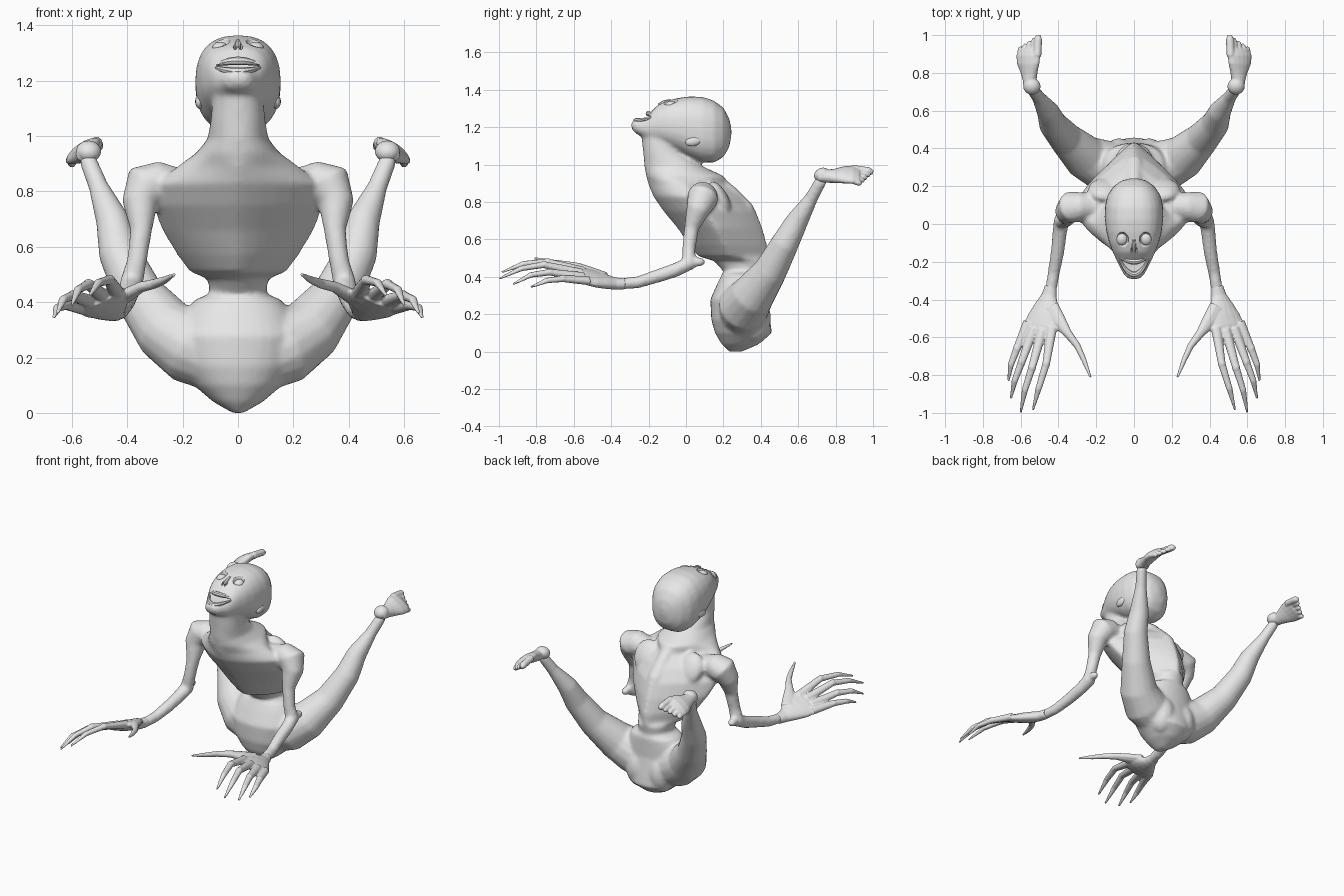
import bpy, bmesh, math
from mathutils import Vector, Matrix

if "Cube" in bpy.data.objects:
    bpy.data.objects.remove(bpy.data.objects["Cube"], do_unlink=True)

skin = bpy.data.materials.new("pale_grey_skin")
skin.use_nodes = True
skin.diffuse_color = (0.8, 0.8, 0.8, 1)
skin.node_tree.nodes["Principled BSDF"].inputs["Base Color"].default_value = (0.8, 0.8, 0.8, 1)


def loft(bm, rings):
    """Skin a closed tube over a list of point rings."""
    rows = [[bm.verts.new(p) for p in ring] for ring in rings]
    n = len(rows[0])
    for a, b in zip(rows, rows[1:]):
        for i in range(n):
            j = (i + 1) % n
            bm.faces.new((a[i], a[j], b[j], b[i]))
    bm.faces.new(rows[0])
    bm.faces.new(rows[-1][::-1])


def tube(bm, path, s=1, n=16, side=None):
    """Sweep an oval along (x, y, z, width, height) points; s mirrors in x."""
    pts = [Vector((p[0] * s, p[1], p[2])) for p in path]
    rings = []
    ref = Vector((side[0] * s, side[1], side[2])) if side else Vector((s, 0.1, 0))
    for i, p in enumerate(pts):
        t = (pts[min(i + 1, len(pts) - 1)] - pts[max(i - 1, 0)]).normalized()
        if side is None and abs(t.dot(ref.normalized())) > 0.95:
            ref = Vector((0, 1, 0))
        u = (ref - t * ref.dot(t)).normalized()
        v = t.cross(u)
        w, h = path[i][3], path[i][-1]
        ring = []
        for k in range(n):
            a = 2 * math.pi * k / n
            ring.append(p + u * math.cos(a) * w + v * math.sin(a) * h)
        rings.append(ring)
        if side is None:
            ref = u
    loft(bm, rings)


def ball(bm, centre, size, tilt=0):
    m = (Matrix.Translation(centre) @ Matrix.Rotation(tilt, 4, 'X')
         @ Matrix.Diagonal((*size, 1)))
    bmesh.ops.create_uvsphere(bm, u_segments=16, v_segments=10, radius=1, matrix=m)


def power(v, e):
    return math.copysign(abs(v) ** e, v)


def finish(name, bm, angle=40, voxel=None, passes=0):
    """Make a smooth-shaded object; a voxel size fuses overlapping pieces."""
    bmesh.ops.recalc_face_normals(bm, faces=bm.faces[:])
    me = bpy.data.meshes.new(name)
    bm.to_mesh(me)
    bm.free()
    ob = bpy.data.objects.new(name, me)
    bpy.context.scene.collection.objects.link(ob)
    me.materials.append(skin)
    bpy.ops.object.select_all(action='DESELECT')
    ob.select_set(True)
    bpy.context.view_layer.objects.active = ob
    bpy.ops.object.shade_smooth_by_angle(angle=math.radians(angle))
    if voxel:
        rm = ob.modifiers.new("blend", 'REMESH')
        rm.mode, rm.voxel_size, rm.use_smooth_shade = 'VOXEL', voxel, True
        sm = ob.modifiers.new("soften", 'SMOOTH')
        sm.factor, sm.iterations = 0.5, passes
    return ob


# Torso: neck, ribcage, waist and pelvis as (z, half width, front y, back y)
TORSO = [
    (1.2, .06, -.2, -.03), (1.15, .09, -.238, -.02), (1.06, .098, -.228, -.01),
    (.99, .11, -.222, .09), (.94, .15, -.213, .2), (.89, .22, -.2, .235),
    (.83, .3, -.175, .31), (.75, .31, -.12, .375), (.66, .275, -.045, .41),
    (.57, .22, .015, .435), (.51, .175, .065, .435), (.485, .11, .15, .43),
    (.43, .1, .2, .42), (.41, .155, .19, .43), (.37, .185, .17, .43),
    (.28, .22, .13, .43), (.17, .2, .135, .45), (.1, .16, .155, .46),
    (.04, .09, .19, .39), (0, .02, .23, .3)]
body = bmesh.new()
rings = []
for z, hw, yf, yb in TORSO:
    chest = .5 < z < .93
    yc = yf + (yb - yf) * (.46 if chest else .5)
    ring = []
    for k in range(32):
        a = 2 * math.pi * k / 32
        c, q = math.cos(a), math.sin(a)
        e = (1.7 if q > 0 else 1.4) if chest else .95
        reach = yb - yc if q > 0 else yc - yf
        ring.append((hw * power(c, e), yc + reach * power(q, e), z))
    rings.append(ring)
loft(body, rings)

ARM = [(.1, .08, .83, .05), (.22, .09, .82, .068), (.29, .09, .83, .08), (.33, .09, .825, .085),
       (.355, .065, .76, .065), (.35, .03, .66, .04), (.365, .015, .55, .036),
       (.385, .015, .47, .042), (.395, -.06, .435, .038), (.405, -.15, .405, .036),
       (.425, -.26, .37, .032), (.445, -.38, .36, .03)]
LEG = [(.08, .3, .205, .13), (.17, .31, .24, .137), (.26, .355, .3, .118),
       (.36, .45, .43, .09), (.43, .53, .58, .075), (.455, .595, .7, .06),
       (.505, .67, .82, .036), (.545, .725, .92, .032)]
SPINE = [(0, .15, .92, .04), (0, .235, .845, .045), (0, .315, .76, .05),
         (0, .345, .67, .05), (0, .38, .55, .05), (0, .37, .43, .05)]
tube(body, SPINE)
for s in (1, -1):
    tube(body, ARM, s)
    tube(body, LEG, s)
    ball(body, (.39 * s, .065, .48), (.028, .04, .025))        # elbow point
    ball(body, (.16 * s, .18, .82), (.085, .045, .1), .5)      # shoulder blade
    ball(body, (.08 * s, .36, .18), (.085, .095, .13))         # buttock

# Head: sections from chin to back of skull as (y, half width, low z, high z)
HEAD = [(-.292, .025, 1.195, 1.23), (-.274, .05, 1.17, 1.238), (-.22, .08, 1.14, 1.252),
        (-.195, .092, 1.13, 1.275), (-.15, .112, 1.11, 1.32), (-.1, .132, 1.09, 1.342),
        (-.04, .147, 1.065, 1.357), (.02, .154, 1.035, 1.365), (.09, .155, 1.012, 1.362),
        (.15, .142, 1.01, 1.342), (.2, .108, 1.04, 1.305), (.23, .065, 1.09, 1.25),
        (.242, .02, 1.15, 1.2)]
loft(body, [[(hw * power(math.cos(a), .8), y, (lo + hi) / 2 + (hi - lo) / 2 * power(math.sin(a), .85))
             for a in [2 * math.pi * k / 24 for k in range(24)]] for y, hw, lo, hi in HEAD])
body_ob = finish("head_and_body", body, 60, .011, 6)

# Cutters for the eye sockets, nostrils and open mouth
bm = bmesh.new()
ball(bm, (0, -.215, 1.25), (.084, .085, .016), .1)
for s in (1, -1):
    ball(bm, (.064 * s, -.085, 1.345), (.036, .042, .035))
    ball(bm, (.01 * s, -.142, 1.325), (.007, .018, .02))
cutter = finish("face_cutter", bm)
cutter.hide_render = True
cutter.hide_set(True)
cut = body_ob.modifiers.new("face_cut", 'BOOLEAN')
cut.operation, cut.object, cut.solver = 'DIFFERENCE', cutter, 'EXACT'

# Lips: two arcs meeting at the mouth corners
for name, yc, zc, r in (("upper_lip", -.2, 1.272, .014), ("lower_lip", -.268, 1.233, .014)):
    bm = bmesh.new()
    path = []
    for k in range(-5, 6):
        t = k / 5
        path.append((.094 * t, yc + (-.15 - yc) * t * t, zc + (1.254 - zc) * t * t,
                     r * (1.1 - t * t)))
    tube(bm, path, n=8, side=(0, 1, 0))
    finish(name, bm)

# Nose ridge
bm = bmesh.new()
tube(bm, [(0, -.08, 1.343, .008), (0, -.12, 1.332, .012), (0, -.145, 1.317, .01)], n=8)
finish("nose", bm)

FLAT = (.94, 0, -.34)    # tilt of the hands
SOLE = (.82, 0, -.57)    # tilt of the feet
FINGERS = [
    [(.435, -.55, .43), (.465, -.74, .48), (.505, -.87, .47), (.535, -.985, .425)],
    [(.485, -.56, .42), (.54, -.76, .465), (.578, -.88, .445), (.6, -.998, .39)],
    [(.53, -.55, .4), (.595, -.73, .425), (.632, -.83, .41), (.652, -.925, .36)],
    [(.56, -.52, .38), (.62, -.66, .39), (.652, -.745, .38), (.665, -.83, .345)]]
THUMB = [(.44, -.44, .4, .045, .026), (.395, -.52, .43, .04, .025), (.35, -.58, .455, .024, .02),
         (.3, -.645, .467, .018), (.265, -.72, .48, .014), (.23, -.812, .5, .006)]
for s, label in ((1, "left"), (-1, "right")):
    # Ear and eyeball
    bm = bmesh.new()
    ball(bm, (.137 * s, .04, 1.125), (.018, .045, .026), .2)
    finish(label + "_ear", bm)
    bm = bmesh.new()
    ball(bm, (.064 * s, -.082, 1.32), (.029, .032, .02), .2)
    finish(label + "_eye", bm)

    # Hand: palm fused with long tapering fingers and thumb
    bm = bmesh.new()
    tube(bm, [(.44, -.33, .362, .032, .03), (.45, -.38, .364, .042, .031),
              (.462, -.43, .375, .066, .034), (.475, -.49, .39, .092, .034),
              (.49, -.54, .402, .1, .029), (.503, -.59, .412, .08, .018)], s, 16, FLAT)
    for pts in FINGERS:
        tube(bm, [(*p, w, w * .85) for p, w in zip(pts, (.029, .021, .017, .006))], s, 10, FLAT)
        ball(bm, (pts[1][0] * s, *pts[1][1:]), (.021, .026, .019))
    tube(bm, THUMB, s, 10, FLAT)
    finish(label + "_hand", bm, 60, .005, 2)

    # Foot: heel, sole and toes
    bm = bmesh.new()
    ball(bm, (.54 * s, .728, .945), (.046, .045, .038), .4)
    tube(bm, [(.55, .71, .94, .036, .03), (.552, .76, .938, .038, .034),
              (.555, .8, .94, .05, .032), (.56, .85, .946, .07, .03),
              (.56, .89, .946, .075, .027), (.556, .925, .94, .066, .02)], s, 16, SOLE)
    for k in range(5):
        base = Vector((.558, .89, .945)) + Vector(SOLE) * (-.056 + .028 * k)
        reach = .11 - .016 * k
        r = .022 if k == 0 else .0155
        tube(bm, [(*base, r), (base.x - .004, base.y + reach * .8, base.z - .012, r),
                  (base.x - .006, base.y + reach, base.z - .02, r * .55)], s, 10)
    finish(label + "_foot", bm, 60, .005, 2)
